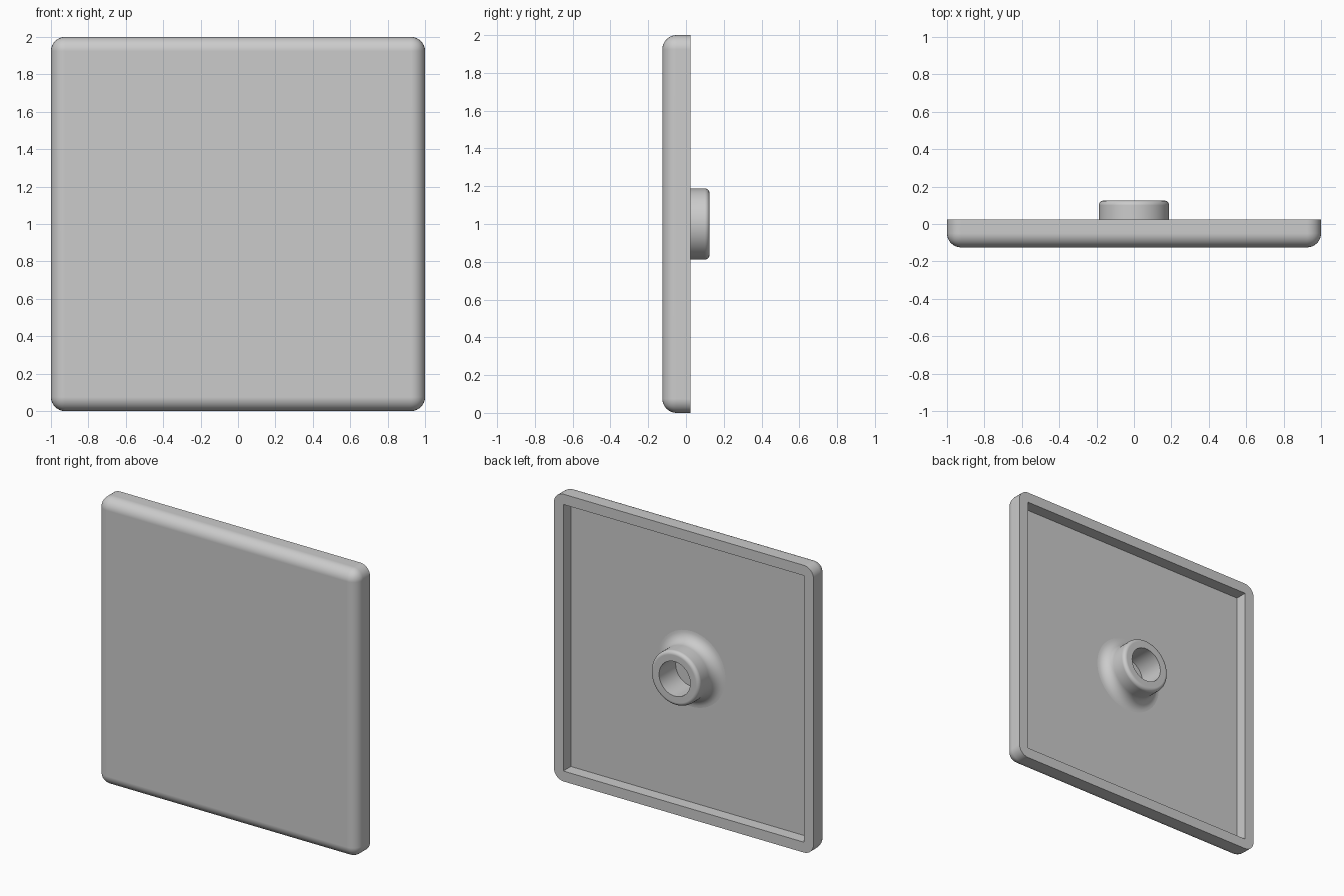
import bpy, bmesh, math
from mathutils import Matrix, Vector

if "Cube" in bpy.data.objects:
    bpy.data.objects.remove(bpy.data.objects["Cube"], do_unlink=True)

FRONT, BACK, FLOOR = -0.125, 0.025, -0.058
ROUND, RIM = 0.075, 0.072

grey = bpy.data.materials.new("plain grey")
grey.use_nodes = True
grey.diffuse_color = (0.6, 0.6, 0.6, 1)
grey.node_tree.nodes["Principled BSDF"].inputs["Base Color"].default_value = (0.6, 0.6, 0.6, 1)


def make_object(name, bm):
    bmesh.ops.recalc_face_normals(bm, faces=bm.faces)
    mesh = bpy.data.meshes.new(name)
    bm.to_mesh(mesh)
    bm.free()
    mesh.materials.append(grey)
    obj = bpy.data.objects.new(name, mesh)
    bpy.context.collection.objects.link(obj)
    return obj


def box(half, y0, y1):
    bm = bmesh.new()
    size = Matrix.Diagonal((2 * half, y1 - y0, 2 * half, 1))
    bmesh.ops.create_cube(bm, size=1, matrix=Matrix.Translation((0, (y0 + y1) / 2, 1)) @ size)
    return bm


def finish(obj):
    bpy.ops.object.select_all(action='DESELECT')
    obj.select_set(True)
    bpy.context.view_layer.objects.active = obj
    bpy.ops.object.shade_smooth_by_angle(angle=math.radians(35))
    normals = obj.modifiers.new("even_normals", 'WEIGHTED_NORMAL')
    normals.keep_sharp = True


def arc(cx, cy, radius, start, end, steps=8):
    angles = [math.radians(start + (end - start) * i / steps) for i in range(steps + 1)]
    return [(cx + radius * math.cos(a), cy + radius * math.sin(a)) for a in angles]


# Plate, rounded everywhere except around its back
bm = box(1, FRONT, BACK)
rounded = [e for e in bm.edges if any(v.co.y < 0 for v in e.verts)]
bmesh.ops.bevel(bm, geom=rounded, offset=ROUND, segments=8, profile=0.5, affect='EDGES')
plate = make_object("plate", bm)

# Square recess in the back of the plate
cutter = make_object("recess_cutter", box(1 - RIM, FLOOR, BACK + 0.1))
cutter.hide_render = True
cut = plate.modifiers.new("recess", 'BOOLEAN')
cut.operation, cut.object, cut.solver = 'DIFFERENCE', cutter, 'EXACT'
bpy.context.view_layer.objects.active = plate
bpy.ops.object.modifier_apply(modifier=cut.name)
bpy.data.objects.remove(cutter, do_unlink=True)
finish(plate)

# Hollow boss: flared foot, straight wall, rounded lip, bore
radius, lip, flare, bore, top = 0.188, 0.025, 0.075, 0.12, 0.125
profile = arc(radius + flare, FLOOR + flare, flare, 270, 180)
profile += arc(radius - lip, top - lip, lip, 0, 90, 6)
profile += [(bore, top), (bore, FLOOR)]
bm = bmesh.new()
verts = [bm.verts.new((r, y, 1)) for r, y in profile]
edges = [bm.edges.new(pair) for pair in zip(verts, verts[1:])]
bmesh.ops.spin(bm, geom=verts + edges, cent=Vector((0, 0, 1)), axis=Vector((0, 1, 0)),
               angle=math.tau, steps=64, use_merge=True)
bmesh.ops.remove_doubles(bm, verts=bm.verts, dist=0.0001)
boss = make_object("boss", bm)
# Open shell: point the normals away from the solid wall
if sum(f.normal.y * f.area for f in boss.data.polygons) < 0:
    boss.data.flip_normals()
finish(boss)
